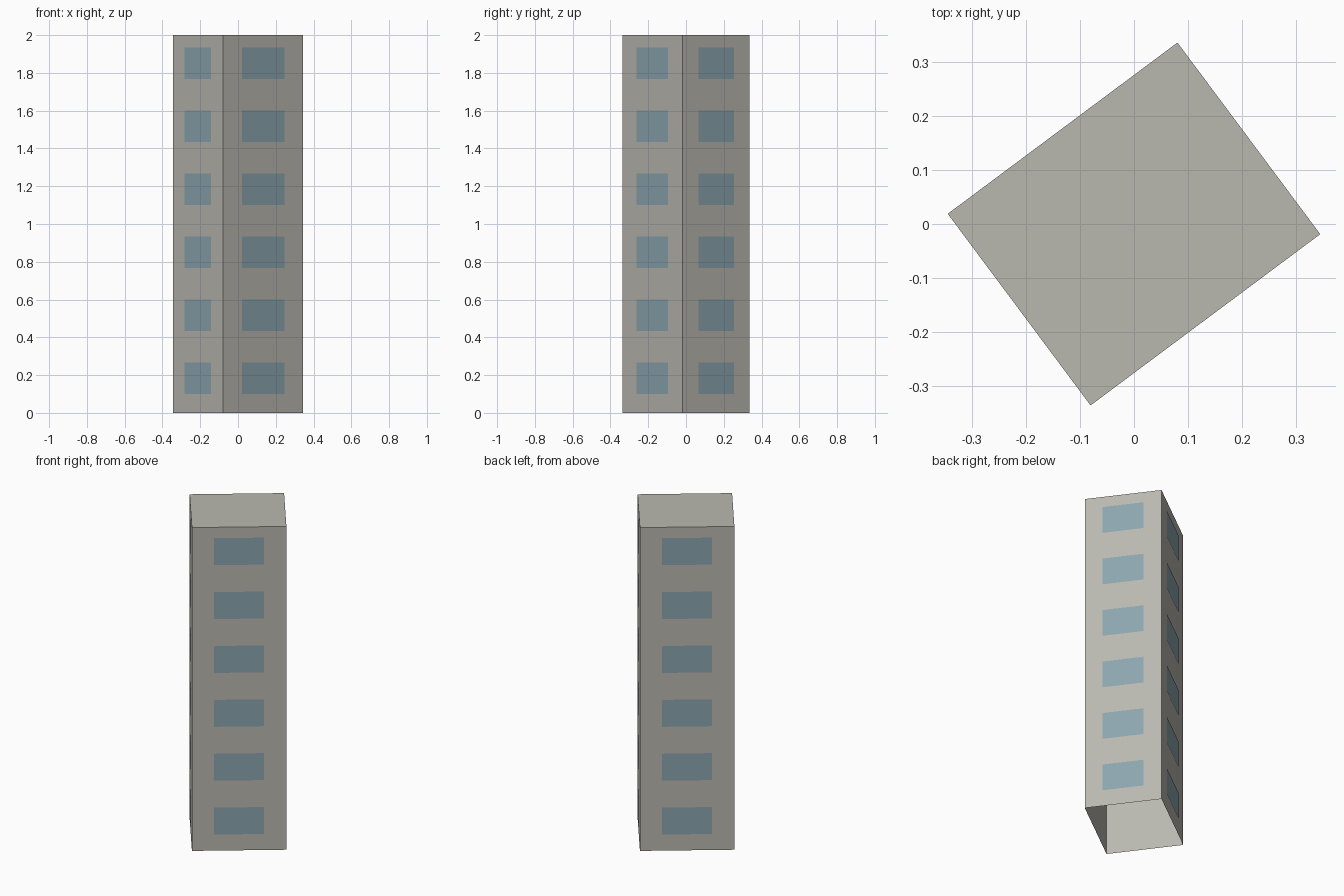
import bpy, bmesh, math
from mathutils import Matrix, Vector

cube = bpy.data.objects.get("Cube")
if cube:
    bpy.data.objects.remove(cube, do_unlink=True)

HALF_W, HALF_D, HEIGHT = 0.265, 0.221, 2.0
FLOORS = 6
TURN = Matrix.Rotation(math.radians(36.7), 4, 'Z')


def material(name, color):
    mat = bpy.data.materials.new(name)
    mat.use_nodes = True
    mat.diffuse_color = (*color, 1)
    mat.node_tree.nodes["Principled BSDF"].inputs["Base Color"].default_value = (*color, 1)
    return mat


def add_object(name, bm, mat):
    bm.transform(TURN)
    mesh = bpy.data.meshes.new(name)
    bm.to_mesh(mesh)
    bm.free()
    mesh.materials.append(mat)
    obj = bpy.data.objects.new(name, mesh)
    bpy.context.collection.objects.link(obj)
    return obj


concrete = material("warm grey concrete", (0.49, 0.48, 0.43))
glass = material("blue grey glass", (0.26, 0.38, 0.43))

# Tower shell: a box with a roof and an open bottom
bm = bmesh.new()
bmesh.ops.create_cube(bm, size=1, matrix=Matrix.Translation((0, 0, HEIGHT / 2))
                      @ Matrix.Diagonal((2 * HALF_W, 2 * HALF_D, HEIGHT, 1)))
bottom = [f for f in bm.faces if f.normal.z < -0.5]
bmesh.ops.delete(bm, geom=bottom, context='FACES_ONLY')
add_object("tower_shell", bm, concrete)

# Windows: one thin pane per floor on each of the four walls
floor_height = HEIGHT / FLOORS
sides = {"front": (0, HALF_W, HALF_D), "left": (90, HALF_D, HALF_W),
         "back": (180, HALF_W, HALF_D), "right": (270, HALF_D, HALF_W)}
for side, (angle, half, distance) in sides.items():
    bm = bmesh.new()
    spin = Matrix.Rotation(math.radians(angle), 4, 'Z')
    reach = half * 0.53
    for floor in range(FLOORS):
        low = (floor + 0.3) * floor_height
        high = (floor + 0.8) * floor_height
        corners = [(-reach, low), (reach, low), (reach, high), (-reach, high)]
        bm.faces.new([bm.verts.new(spin @ Vector((x, -distance - 0.002, z)))
                      for x, z in corners])
    add_object(side + "_windows", bm, glass)
